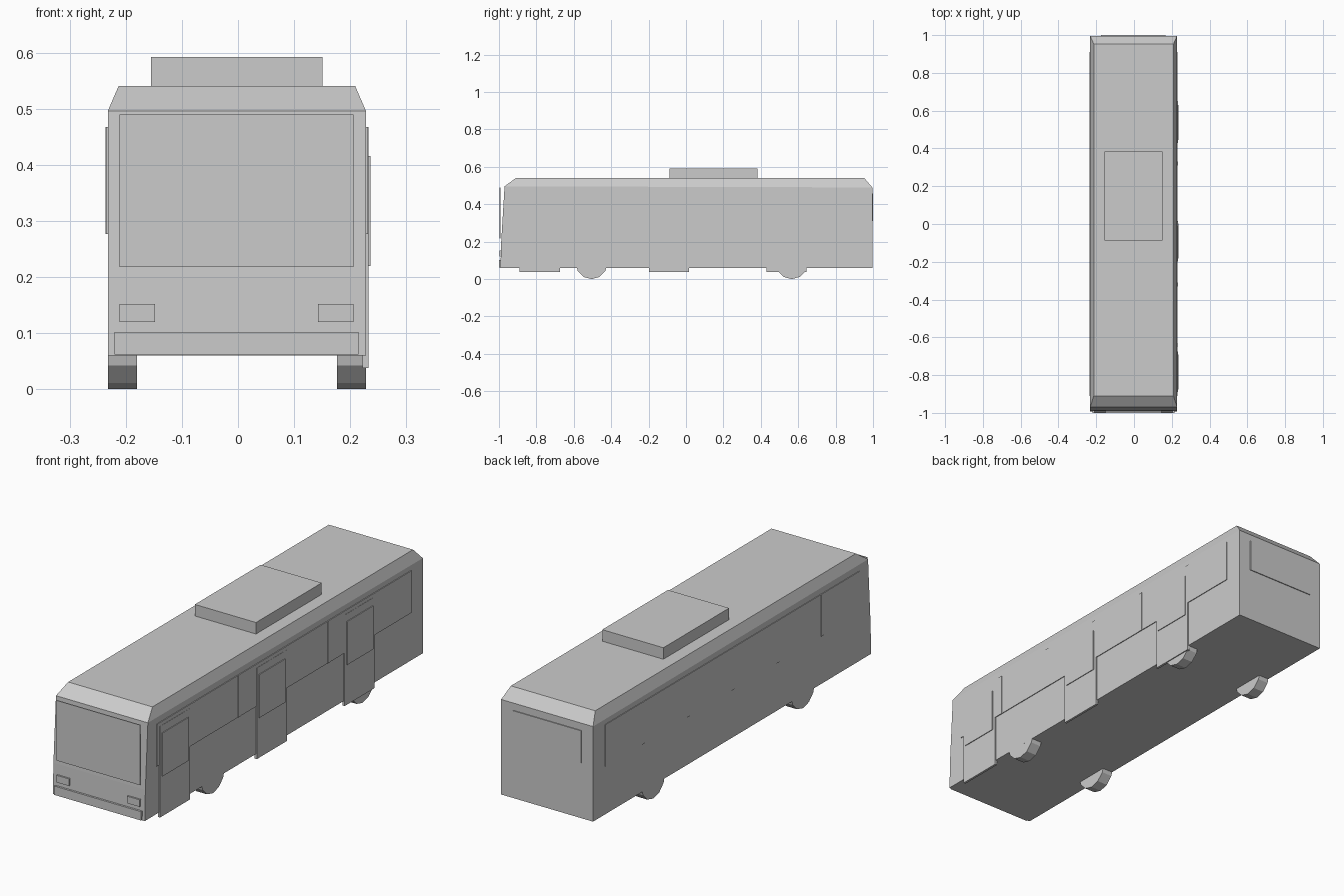
import bpy, bmesh, math

if "Cube" in bpy.data.objects:
    bpy.data.objects.remove(bpy.data.objects["Cube"])

grey = bpy.data.materials.new("light_grey")
grey.diffuse_color = (0.6, 0.6, 0.6, 1)
grey.use_nodes = True
grey.node_tree.nodes["Principled BSDF"].inputs["Base Color"].default_value = grey.diffuse_color
CX = -0.002  # body centre line


def finish(name, bm):
    bmesh.ops.recalc_face_normals(bm, faces=bm.faces)
    me = bpy.data.meshes.new(name)
    bm.to_mesh(me)
    bm.free()
    me.materials.append(grey)
    ob = bpy.data.objects.new(name, me)
    bpy.context.collection.objects.link(ob)
    return ob


def box(name, x, y, z):
    bm = bmesh.new()
    bmesh.ops.create_cube(bm, size=1)
    for v in bm.verts:
        v.co = [r[0] + (c + 0.5) * (r[1] - r[0]) for r, c in zip((x, y, z), v.co)]
    return finish(name, bm)


# Body shell: stacked rings (half width, front y, front z, rear y, rear z)
rings = [(0.23, -0.992, 0.06, 0.996, 0.06), (0.23, -0.988, 0.20, 0.996, 0.20),
         (0.23, -0.97, 0.496, 0.996, 0.49), (0.211, -0.91, 0.54, 0.953, 0.54)]
bm = bmesh.new()
loops = []
for w, fy, fz, ry, rz in rings:
    loops.append([bm.verts.new(c) for c in ((CX - w, fy, fz), (CX + w, fy, fz),
                                            (CX + w, ry, rz), (CX - w, ry, rz))])
for a, b in zip(loops, loops[1:]):
    for i in range(4):
        j = (i + 1) % 4
        bm.faces.new((a[i], a[j], b[j], b[i]))
bm.faces.new(loops[0])
bm.faces.new(loops[-1])
finish("bus_body", bm)

# Roof air conditioning unit
box("roof_unit", (-0.155, 0.151), (-0.087, 0.383), (0.535, 0.592))

# Front plates
box("windscreen", (-0.211, 0.206), (-0.996, -0.992), (0.218, 0.49))
box("front_bumper", (-0.22, 0.215), (-1.0, -0.991), (0.062, 0.102))
for side, x in (("left", -0.211), ("right", 0.143)):
    box(side + "_headlight", (x, x + 0.063), (-0.997, -0.988), (0.12, 0.152))

# Rear window
box("rear_window", (-0.174, 0.168), (0.993, 1.0), (0.31, 0.457))

# Side window bands and pillars
for side, s, out in (("left", -1, 0.233), ("right", 1, 0.2335)):
    def xr(d):
        return sorted((CX + s * 0.228, CX + s * d))
    box(side + "_window_band", xr(out), (-0.91, 0.91), (0.277, 0.467))
    for i in range(5):
        y = (i - 2) * 0.32
        box(f"{side}_window_pillar_{i + 1}", xr(out + 0.001), (y - 0.01, y + 0.01), (0.277, 0.467))

# Right side passenger doors with glazing
for i, y in enumerate((-0.89, -0.198, 0.43)):
    box(f"door_{i + 1}", (0.222, 0.2325), (y, y + 0.215), (0.038, 0.45))
    box(f"door_window_{i + 1}", (0.23, 0.236), (y + 0.015, y + 0.2), (0.22, 0.416))

# Twelve-sided wheels
R = 0.085
for axle, y in (("front", -0.505), ("rear", 0.565)):
    for side, s in (("left", -1), ("right", 1)):
        bm = bmesh.new()
        ends = []
        for d in (0.178, 0.2299):
            ends.append([bm.verts.new((CX + s * d, y + R * math.sin(k * math.pi / 6),
                                       R - R * math.cos(k * math.pi / 6))) for k in range(12)])
        for k in range(12):
            j = (k + 1) % 12
            bm.faces.new((ends[0][k], ends[0][j], ends[1][j], ends[1][k]))
        bm.faces.new(ends[0])
        bm.faces.new(ends[1])
        finish(f"{axle}_{side}_wheel", bm)
